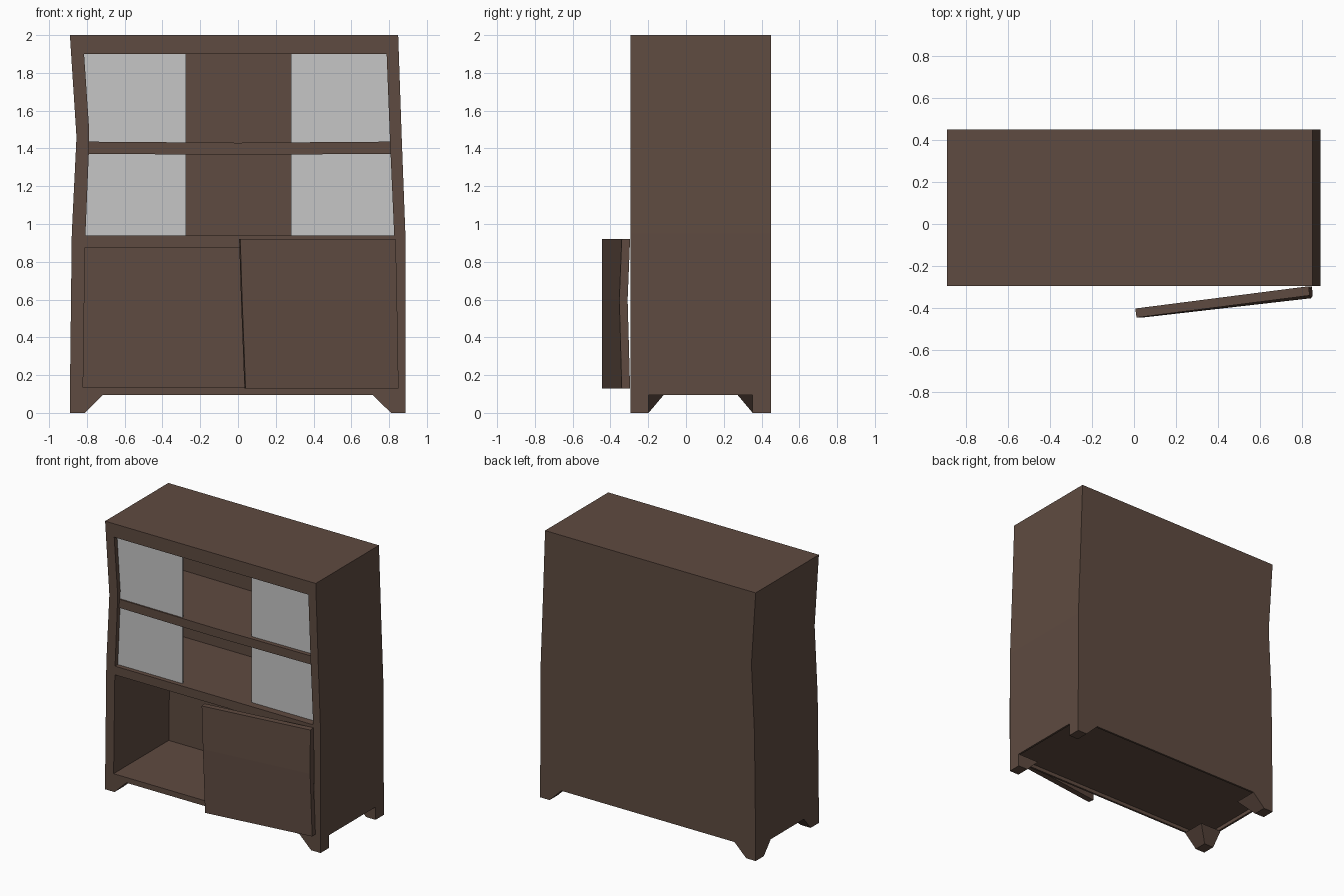
import bpy, bmesh

cube = bpy.data.objects.get("Cube")
if cube:
    bpy.data.objects.remove(cube, do_unlink=True)


def material(name, rgb):
    mat = bpy.data.materials.new(name)
    mat.use_nodes = True
    mat.diffuse_color = (*rgb, 1)
    mat.node_tree.nodes["Principled BSDF"].inputs["Base Color"].default_value = (*rgb, 1)
    return mat


wood = material("dark_brown_wood", (0.114, 0.07, 0.052))
glass = material("pale_grey_glass", (0.565, 0.565, 0.565))


def loft(name, rings, mat):
    """Skin a stack of rings with equal point counts and cap both ends."""
    bm = bmesh.new()
    loops = [[bm.verts.new(p) for p in ring] for ring in rings]
    n = len(loops[0])
    for a, b in zip(loops, loops[1:]):
        for i in range(n):
            j = (i + 1) % n
            bm.faces.new((a[i], a[j], b[j], b[i]))
    bm.faces.new(loops[0])
    bm.faces.new(loops[-1])
    bmesh.ops.recalc_face_normals(bm, faces=bm.faces)
    mesh = bpy.data.meshes.new(name)
    bm.to_mesh(mesh)
    bm.free()
    mesh.materials.append(mat)
    obj = bpy.data.objects.new(name, mesh)
    bpy.context.collection.objects.link(obj)
    return obj


def prism(name, outline, y0, y1, mat):
    """Extrude an x-z outline along y."""
    return loft(name, [[(x, y, z) for x, z in outline] for y in (y0, y1)], mat)


def rect(x0, x1, y0, y1, z):
    return [(x0, y0, z), (x1, y0, z), (x1, y1, z), (x0, y1, z)]


def cut(target, label, outline, y0, y1):
    """Remove a prism from the target."""
    cutter = prism(label + "_cutter", outline, y0, y1, wood)
    cutter.hide_render = True
    mod = target.modifiers.new(label, "BOOLEAN")
    mod.operation, mod.solver, mod.object = "DIFFERENCE", "EXACT", cutter
    bpy.context.view_layer.objects.active = target
    bpy.ops.object.modifier_apply(modifier=mod.name)
    bpy.data.objects.remove(cutter, do_unlink=True)


FRONT, BACK, INNER_BACK, BASE = -0.295, 0.45, 0.355, 0.095
LEFT, RIGHT, RAIL = -0.89, 0.888, 0.015

# Crooked cabinet body with display and cupboard spaces and a hollow underside
body = prism("cabinet_body", [
    (LEFT, BASE), (RIGHT, BASE), (0.886, 0.95), (0.867, 1.45),
    (0.848, 2), (LEFT, 2), (-0.855, 1.46), (-0.88, 0.95)], FRONT, BACK, wood)
cut(body, "display", [(-0.808, 0.94), (0.827, 0.94), (0.805, 1.435), (0.787, 1.9),
                      (-0.815, 1.9), (-0.788, 1.5), (-0.79, 1.37)], FRONT - 0.1, INNER_BACK)
cut(body, "cupboard", [(-0.82, 0.135), (0.84, 0.135), (0.83, 0.875), (-0.81, 0.875)],
    FRONT - 0.1, INNER_BACK)
cut(body, "underside", [(LEFT + RAIL, 0), (RIGHT - RAIL, 0),
                        (RIGHT - RAIL, 0.122), (LEFT + RAIL, 0.122)],
    FRONT + RAIL, BACK - RAIL)

# Slightly sagging shelf, set back a little from the frame
prism("shelf", [(-0.81, 1.372), (0, 1.366), (0.82, 1.372),
                (0.82, 1.436), (0, 1.43), (-0.81, 1.436)], -0.272, INNER_BACK + 0.005, wood)

# Tapered feet, those on the -x side also tapering along the depth
for side, x, dx, flare in (("right", LEFT, 1, 0.08), ("left", RIGHT, -1, 0)):
    for end, y, dy in (("front", FRONT, 1), ("back", BACK, -1)):
        loft(f"{end}_{side}_foot", [
            rect(x, x + dx * 0.078, y, y + dy * 0.097, 0),
            rect(x, x + dx * 0.175, y, y + dy * (0.097 + flare), BASE)], wood)

# Glass panes on two tracks behind the frame, with a gap between them
for side, x0, x1, y in (("right", -0.825, -0.275, -0.262), ("left", 0.28, 0.832, -0.24)):
    prism(side + "_glass_pane", [(x0, 0.93), (x1, 0.93), (x1, 1.91), (x0, 1.91)],
          y, y + 0.015, glass)

# Door hanging ajar, bowed along its hinge edge
rows = ((0.13, 0.04, 0.846, 0), (0.6, 0.022, 0.838, -0.013), (0.92, 0.012, 0.831, 0))
loft("ajar_door", [[(free, -0.445, z), (hinge + 0.004, -0.34 + bow, z),
                    (hinge, -0.296 + bow, z), (free - 0.006, -0.402, z)]
                   for z, free, hinge, bow in rows], wood)
